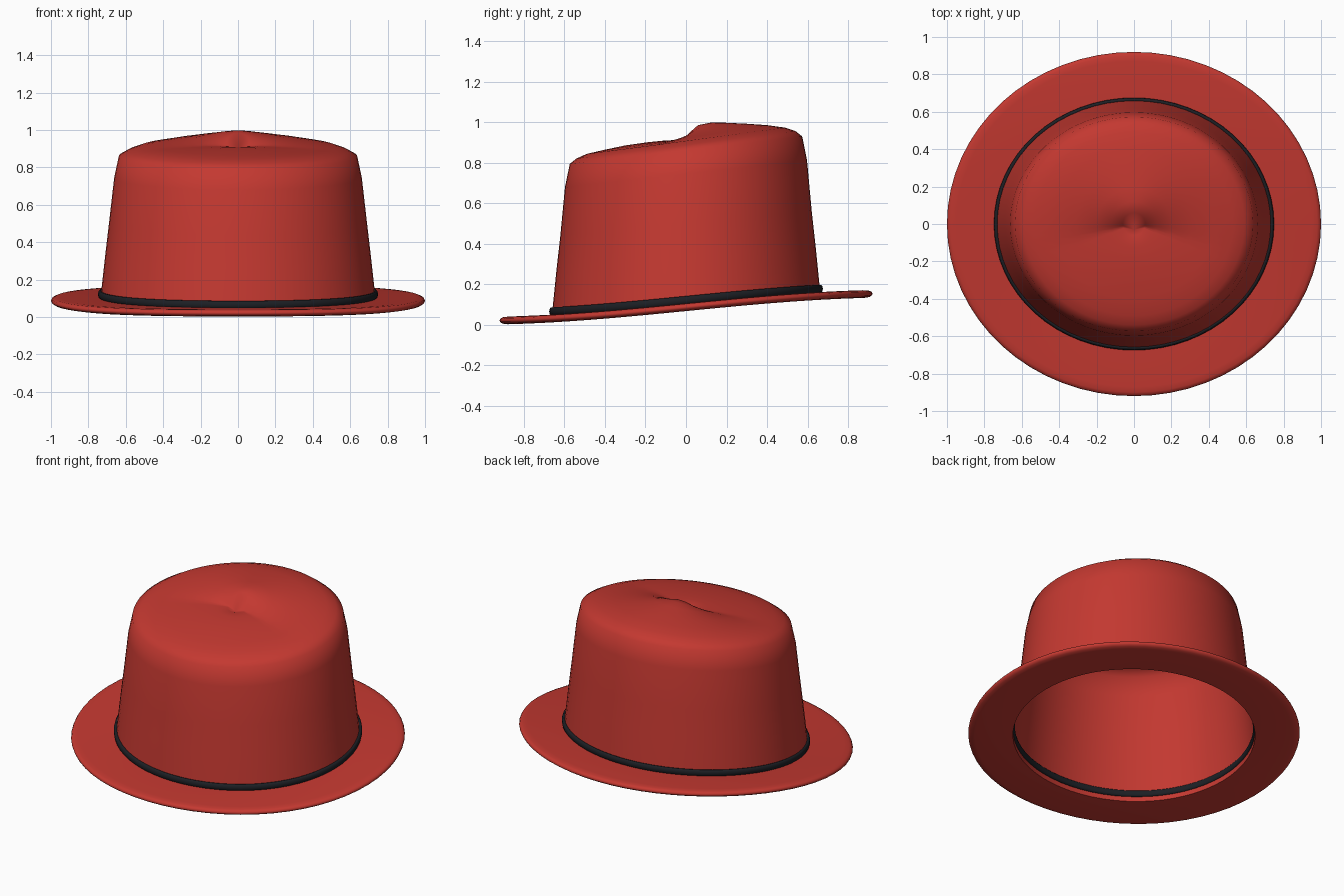
import bpy, bmesh, math

if "Cube" in bpy.data.objects:
    bpy.data.objects.remove(bpy.data.objects["Cube"])

SEG = 64


def material(name, color):
    m = bpy.data.materials.new(name)
    m.diffuse_color = color
    m.use_nodes = True
    m.node_tree.nodes["Principled BSDF"].inputs["Base Color"].default_value = m.diffuse_color
    return m


felt = material("red_felt", (0.55, 0.04, 0.03, 1))
ribbon = material("black_ribbon", (0.012, 0.014, 0.018, 1))


def loft(name, rings, mat, height, closed=False, tip=None):
    """Stack oval rings (rx, ry, ...) and bridge them with quads."""
    bm = bmesh.new()
    loops = []
    for ring in rings:
        loop = []
        for i in range(SEG):
            a = 2 * math.pi * i / SEG
            x, y = ring[0] * math.cos(a), ring[1] * math.sin(a)
            loop.append(bm.verts.new((x, y, height(ring, x, y))))
        loops.append(loop)
    pairs = list(zip(loops, loops[1:]))
    if closed:
        pairs.append((loops[-1], loops[0]))
    for lo, hi in pairs:
        for i in range(SEG):
            j = (i + 1) % SEG
            bm.faces.new((lo[i], lo[j], hi[j], hi[i]))
    if tip:
        t = bm.verts.new(tip)
        for i in range(SEG):
            bm.faces.new((loops[-1][i], loops[-1][(i + 1) % SEG], t))
    bmesh.ops.recalc_face_normals(bm, faces=bm.faces)
    me = bpy.data.meshes.new(name)
    bm.to_mesh(me)
    bm.free()
    me.materials.append(mat)
    ob = bpy.data.objects.new(name, me)
    bpy.context.collection.objects.link(ob)
    bpy.context.view_layer.objects.active = ob
    ob.select_set(True)
    bpy.ops.object.shade_smooth_by_angle(angle=math.radians(60))
    ob.select_set(False)
    return ob


# Brim and band sweep gently upward toward the back
def swept(ring, x, y):
    return ring[2] + 0.068 * math.sin(1.45 * y)


# Crown rings lean back; the rear half of the top swells into a hump
def crown_height(ring, x, y):
    z = ring[2] + ring[3] * y
    hump = ring[4] if len(ring) > 4 else 0
    back = max(0.0, math.sin(math.atan2(y + 0.25 * math.hypot(x, y), abs(x))))
    return z + hump * back


# Brim: flat sheet with a rounded outer edge
brim = [(0.735, 0.665, 0.071), (0.96, 0.88, 0.068), (0.985, 0.905, 0.072),
        (0.997, 0.917, 0.08), (1.0, 0.92, 0.088), (0.995, 0.915, 0.098),
        (0.98, 0.90, 0.104), (0.95, 0.87, 0.106), (0.735, 0.665, 0.105)]
loft("brim", brim, felt, swept, closed=True)

# Band: rounded ribbon ring at the base of the crown
band = []
for k in range(10):
    a = 2 * math.pi * k / 10
    r = 0.012 * math.cos(a)
    band.append((0.737 + r, 0.663 + r, 0.122 + 0.021 * math.sin(a)))
loft("hat_band", band, ribbon, swept, closed=True)

# Crown: open underneath, tapered wall, pinched top
crown = [(0.733, 0.66, 0.122, 0.09), (0.71, 0.639, 0.33, 0.095),
         (0.69, 0.62, 0.5, 0.10), (0.662, 0.597, 0.745, 0.11),
         (0.637, 0.573, 0.862, 0.118), (0.59, 0.54, 0.888, 0.125),
         (0.53, 0.49, 0.907, 0.13, 0.002), (0.42, 0.40, 0.912, 0.12, 0.025),
         (0.31, 0.30, 0.915, 0.10, 0.047), (0.2, 0.19, 0.916, 0.08, 0.066),
         (0.12, 0.12, 0.915, 0.06, 0.075), (0.06, 0.06, 0.912, 0.05, 0.07)]
loft("crown", crown, felt, crown_height, tip=(0, -0.03, 0.9))
